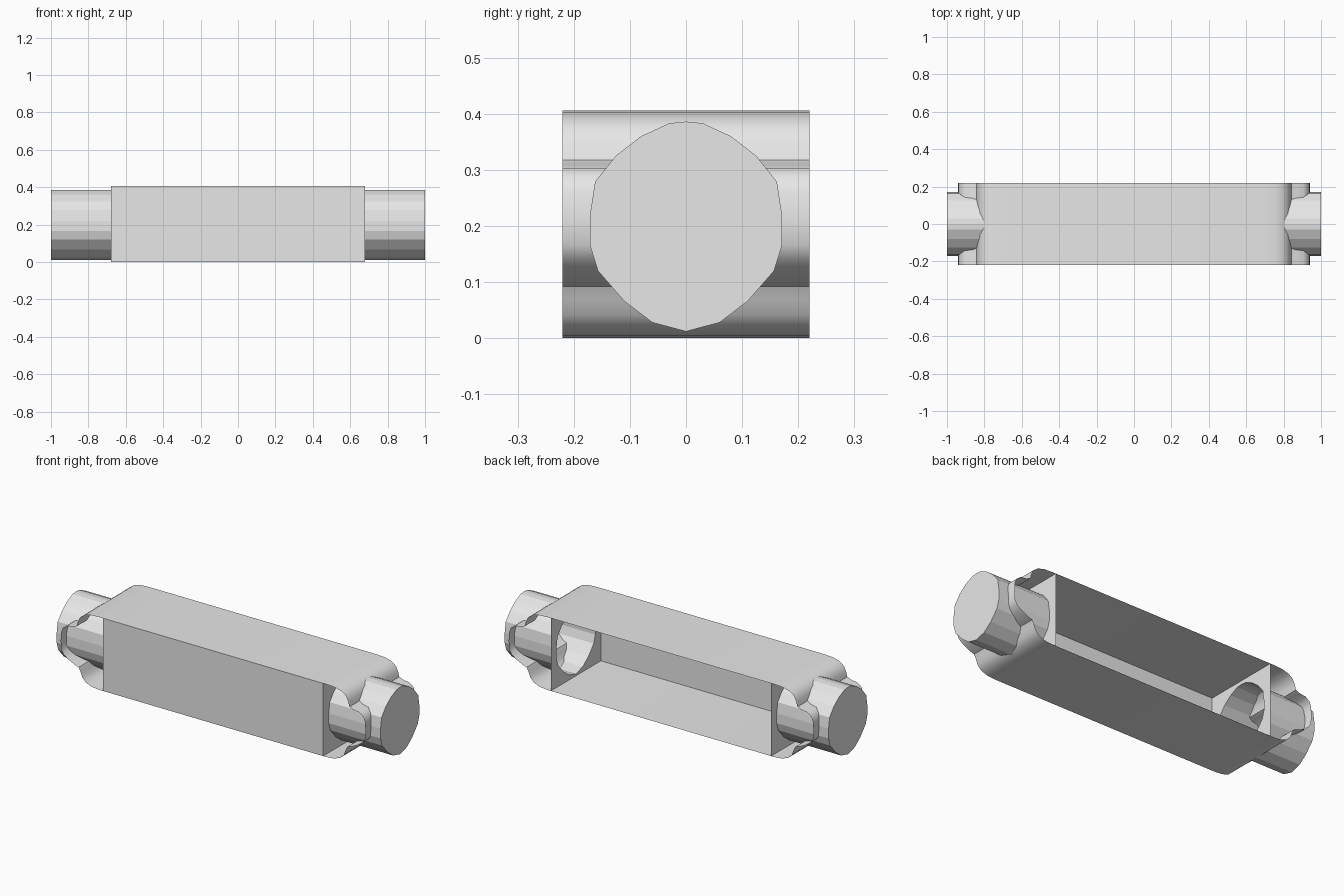
import bpy, bmesh, math

if "Cube" in bpy.data.objects:
    bpy.data.objects.remove(bpy.data.objects["Cube"])

grey = bpy.data.materials.new("plain_grey")
grey.diffuse_color = (0.8, 0.8, 0.8, 1)
grey.use_nodes = True
grey.node_tree.nodes["Principled BSDF"].inputs["Base Color"].default_value = grey.diffuse_color

HALF_DEPTH = 0.22      # casing half depth in y
WALL_X = 0.68          # inner end walls
HEIGHT = 0.406


def finish(name, bm, smooth=False):
    bm.normal_update()
    mesh = bpy.data.meshes.new(name)
    bm.to_mesh(mesh)
    bm.free()
    mesh.materials.append(grey)
    obj = bpy.data.objects.new(name, mesh)
    bpy.context.collection.objects.link(obj)
    if smooth:
        bpy.ops.object.select_all(action='DESELECT')
        obj.select_set(True)
        bpy.context.view_layer.objects.active = obj
        bpy.ops.object.shade_smooth_by_angle(angle=math.radians(40))
    return obj


# Casing: thin sheet wrapped round the body, stepped at both ends, open front and back
end_profile = [(0.70, 0.0), (0.745, 0.004), (0.785, 0.018), (0.808, 0.042),
               (0.818, 0.07), (0.83, 0.092), (0.86, 0.102), (0.90, 0.122),
               (0.925, 0.142), (0.938, 0.165), (0.941, 0.21), (0.938, 0.26),
               (0.928, 0.285), (0.905, 0.303), (0.865, 0.309), (0.842, 0.318),
               (0.835, 0.345), (0.822, 0.372), (0.795, 0.392), (0.755, 0.403),
               (0.70, HEIGHT)]
loop = end_profile + [(-x, z) for x, z in reversed(end_profile)]
bm = bmesh.new()
front = [bm.verts.new((x, -HALF_DEPTH, z)) for x, z in loop]
back = [bm.verts.new((x, HALF_DEPTH, z)) for x, z in loop]
for i in range(len(loop)):
    j = (i + 1) % len(loop)
    bm.faces.new((front[i], front[j], back[j], back[i]))
bmesh.ops.recalc_face_normals(bm, faces=bm.faces)
finish("casing_sheet", bm, smooth=True)

# Front panel
bm = bmesh.new()
bm.faces.new([bm.verts.new((x, -HALF_DEPTH, z)) for x, z in
              ((-WALL_X, 0), (WALL_X, 0), (WALL_X, HEIGHT), (-WALL_X, HEIGHT))])
finish("front_panel", bm)

# Low-poly outline shared by the end barrels and the holes in the end walls
half = [(0, 0.386), (0.03, 0.383), (0.08, 0.36), (0.125, 0.325), (0.162, 0.279),
        (0.171, 0.22), (0.171, 0.165), (0.157, 0.12), (0.11, 0.066),
        (0.06, 0.028), (0, 0.012)]
outline = half + [(-y, z) for y, z in half[-2:0:-1]]

for side, label in ((1, "right"), (-1, "left")):
    # End barrel: open inside the casing, capped at the outer end
    bm = bmesh.new()
    inner = [bm.verts.new((side * WALL_X, y, z)) for y, z in outline]
    outer = [bm.verts.new((side * 1.0, y, z)) for y, z in outline]
    n = len(outline)
    for i in range(n):
        j = (i + 1) % n
        bm.faces.new((inner[i], inner[j], outer[j], outer[i]))
    bm.faces.new(outer)
    bmesh.ops.recalc_face_normals(bm, faces=bm.faces)
    for f in bm.faces:                       # keep normals pointing outwards
        if len(f.verts) == n and f.normal.x * side < 0:
            bmesh.ops.reverse_faces(bm, faces=bm.faces)
            break
    finish(label + "_barrel", bm)

    # End wall with the barrel opening cut out
    bm = bmesh.new()
    square = [(-HALF_DEPTH, 0), (HALF_DEPTH, 0), (HALF_DEPTH, HEIGHT), (-HALF_DEPTH, HEIGHT)]
    edges = []
    for ring in (square, outline):
        vs = [bm.verts.new((side * WALL_X, y, z)) for y, z in ring]
        edges += [bm.edges.new((vs[i], vs[i - 1])) for i in range(len(vs))]
    bmesh.ops.triangle_fill(bm, edges=edges, use_beauty=True, normal=(side, 0, 0))
    finish(label + "_end_wall", bm)
